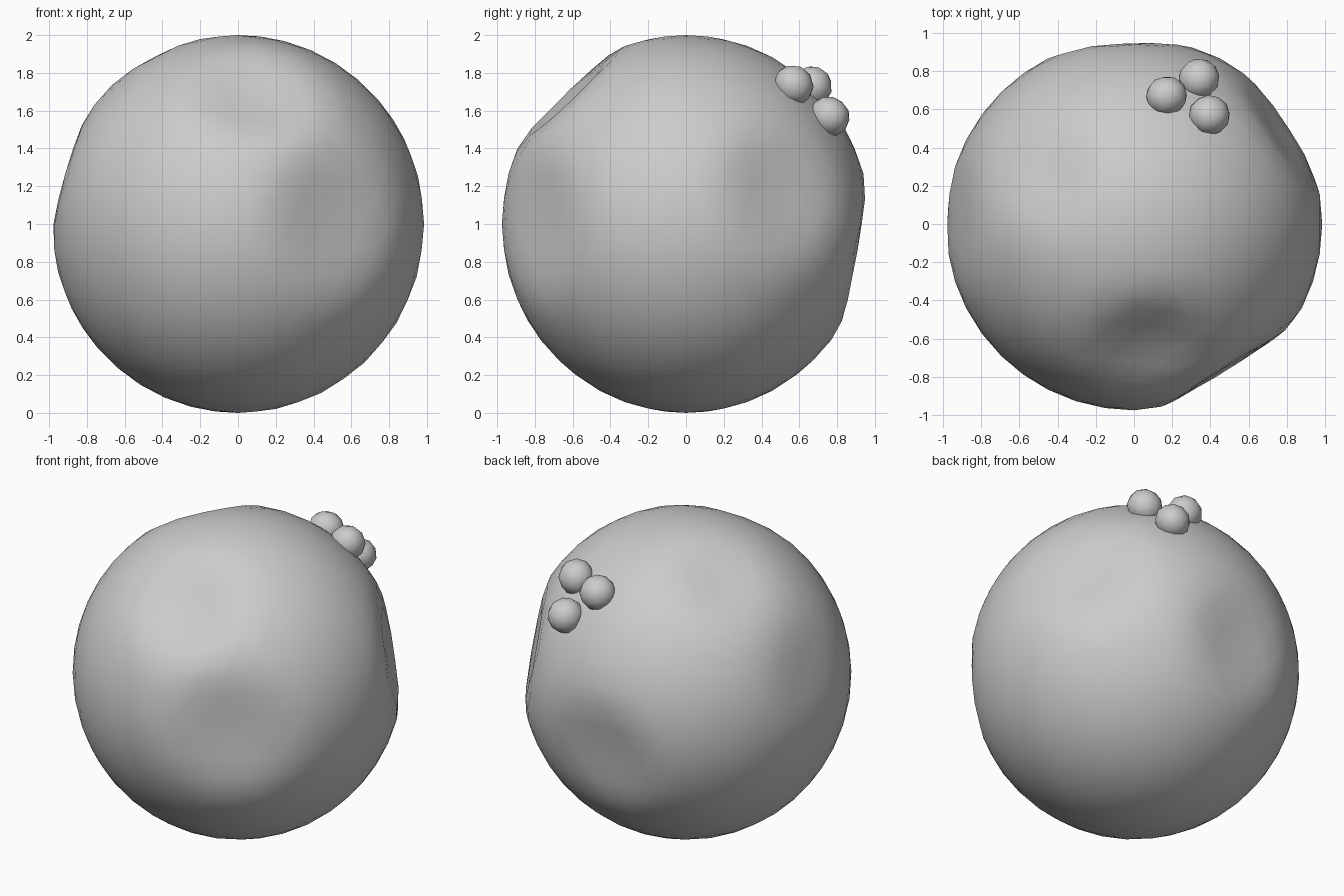
import bpy
from mathutils import Vector

if "Cube" in bpy.data.objects:
    bpy.data.objects.remove(bpy.data.objects["Cube"])

CENTRE = Vector((0, 0, 1))


def ball(name, subdivisions, loc, scale, rot=(0, 0, 0)):
    bpy.ops.mesh.primitive_ico_sphere_add(subdivisions=subdivisions, radius=1,
                                          location=loc, rotation=rot)
    ob = bpy.context.object
    ob.name = name
    ob.scale = scale
    bpy.ops.object.transform_apply(location=False, rotation=True, scale=True)
    bpy.ops.object.shade_smooth()
    return ob


def dent(ob, direction, radius, depth):
    """Push a soft hollow into the surface around a direction."""
    d = Vector(direction).normalized()
    for v in ob.data.vertices:
        t = (v.co.normalized() - d).length / radius
        if t < 1:
            v.co -= d * depth * (1 - t * t) ** 2


# Main rounded boulder body
body = ball("boulder_body", 4, CENTRE, (0.985, 0.975, 1.0))

# Shallow craters: direction, radius, depth
for direction, radius, depth in (
        ((0.08, -0.66, 0.72), 0.42, 0.10),    # upper front
        ((0.53, -0.83, 0.03), 0.50, 0.09),    # front right
        ((0.82, 0.53, 0.18), 0.46, 0.08),     # back right
        ((-0.05, 0.97, -0.18), 0.46, 0.08),   # back
        ((-0.46, 0.28, 0.85), 0.36, 0.06),    # top left
        ((-0.93, 0.05, 0.28), 0.40, 0.04)):   # left
    dent(body, direction, radius, depth)

# Cluster of three small pebbles near the upper back
for i, (loc, rot) in enumerate((
        ((0.17, 0.67, 1.73), 0.3),
        ((0.34, 0.76, 1.57), 1.0),
        ((0.395, 0.57, 1.735), 1.9))):
    ball(f"pebble_{i + 1}", 2, loc, (0.11, 0.104, 0.108), (rot, 0.5 * rot, rot))
